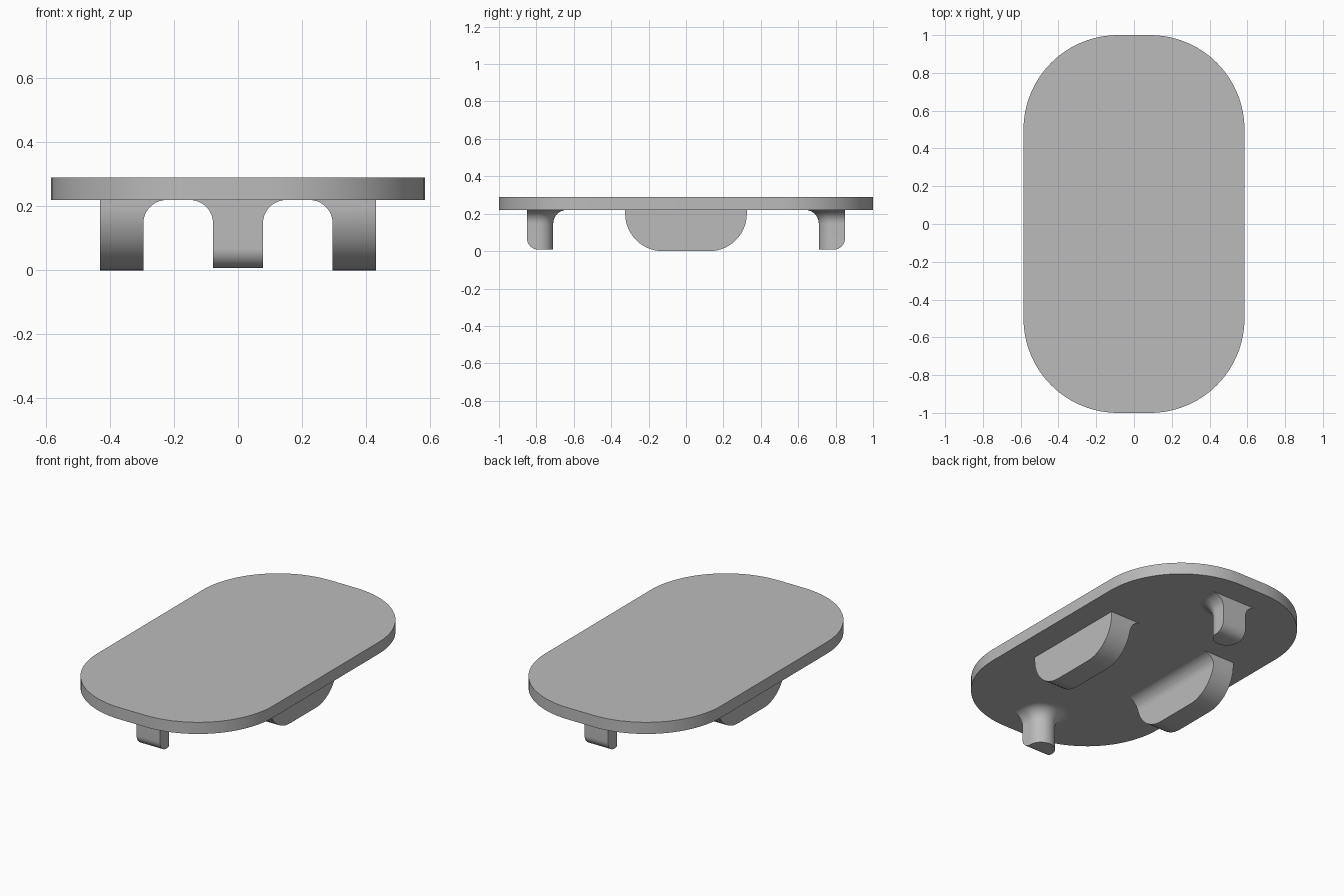
import bpy, bmesh
from math import sin, cos, pi, radians, sqrt

cube = bpy.data.objects.get("Cube")
if cube:
    bpy.data.objects.remove(cube, do_unlink=True)

grey = bpy.data.materials.new("plain grey")
grey.use_nodes = True
grey.diffuse_color = (0.5, 0.5, 0.5, 1)
grey.node_tree.nodes["Principled BSDF"].inputs["Base Color"].default_value = (0.5, 0.5, 0.5, 1)

UNDERSIDE, TOP = 0.22, 0.29
FILLET = 0.073
STEPS = 14


def loft(name, rings):
    """Skin a stack of matching closed rings and cap both ends."""
    bm = bmesh.new()
    loops = [[bm.verts.new(p) for p in ring] for ring in rings]
    count = len(loops[0])
    for low, high in zip(loops, loops[1:]):
        for i in range(count):
            j = (i + 1) % count
            bm.faces.new((low[i], low[j], high[j], high[i]))
    bm.faces.new(loops[0][::-1])
    bm.faces.new(loops[-1])
    bmesh.ops.recalc_face_normals(bm, faces=bm.faces)
    mesh = bpy.data.meshes.new(name)
    bm.to_mesh(mesh)
    bm.free()
    mesh.materials.append(grey)
    obj = bpy.data.objects.new(name, mesh)
    bpy.context.collection.objects.link(obj)
    bpy.ops.object.select_all(action='DESELECT')
    obj.select_set(True)
    bpy.context.view_layer.objects.active = obj
    bpy.ops.object.shade_smooth_by_angle(angle=radians(30))
    return obj


def tab_levels(bottom, radius):
    """Heights, rounded-edge setback and fillet flare from the bottom up."""
    levels = []
    for i in range(STEPS + 1):
        a = i / STEPS * pi / 2
        levels.append((bottom + radius * (1 - cos(a)), radius * (1 - sin(a))))
    start = UNDERSIDE - FILLET
    for i in range(STEPS + 1):
        levels.append((start + FILLET * sin(i / STEPS * pi / 2), 0))
    levels.append((UNDERSIDE + 0.01, 0))
    result, last = [], -1
    for z, _ in sorted(levels):
        if z - last < 0.0002:
            continue
        last = z
        drop = max(0, bottom + radius - z)
        setback = radius - sqrt(max(0, radius ** 2 - drop ** 2))
        rise = min(max(0, z - start), FILLET)
        flare = FILLET - sqrt(FILLET ** 2 - rise ** 2)
        result.append((z, setback, flare))
    return result


# Rounded top plate
def plate_ring(z, half_x=0.585, half_y=1.0, r=0.5):
    ring = []
    for q, (sx, sy) in enumerate([(1, 1), (-1, 1), (-1, -1), (1, -1)]):
        for i in range(25):
            a = (q + i / 24) * pi / 2
            ring.append((sx * (half_x - r) + r * cos(a), sy * (half_y - r) + r * sin(a), z))
    return ring


loft("top_plate", [plate_ring(UNDERSIDE), plate_ring(TOP)])

# Long side tabs: rounded lower corners, fillet on the inner face
for name, s in (("left_side_tab", 1), ("right_side_tab", -1)):
    rings = []
    for z, setback, flare in tab_levels(0, 0.2):
        inner, outer, half = 0.296 - flare, 0.432, 0.325 - setback
        rings.append([(s * inner, -half, z), (s * outer, -half, z),
                      (s * outer, half, z), (s * inner, half, z)])
    loft(name, rings)

# End tabs: round inner side with a flared root, flat outer face
for name, s in (("front_tab", -1), ("back_tab", 1)):
    rings = []
    for z, setback, flare in tab_levels(0.008, 0.06):
        w, outer, centre = 0.078 + flare, 0.85 - setback, 0.788
        ring = [(w, s * outer, z)]
        for i in range(25):
            a = i / 24 * pi
            ring.append((w * cos(a), s * (centre - w * sin(a)), z))
        ring.append((-w, s * outer, z))
        rings.append(ring)
    loft(name, rings)
